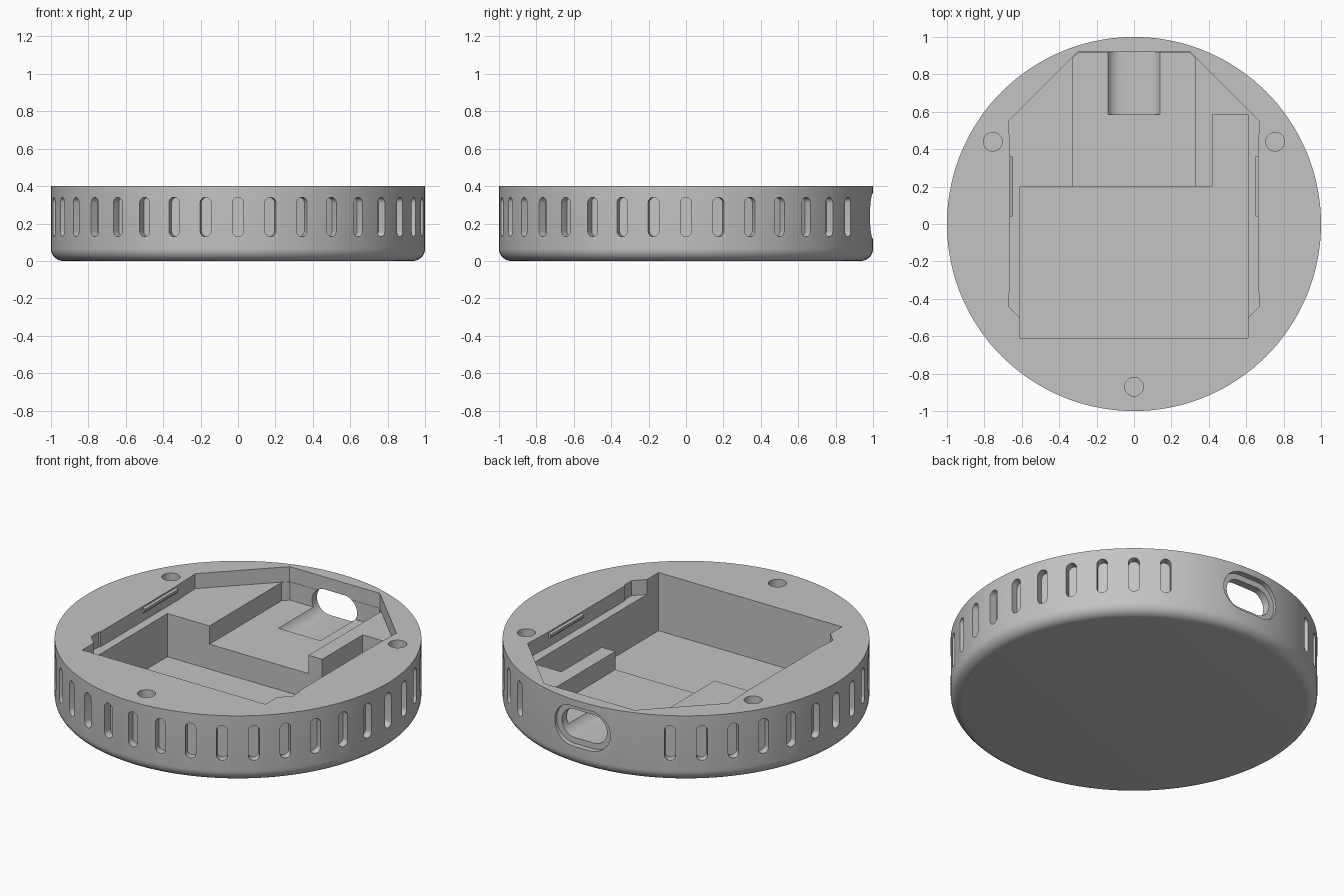
import bpy, bmesh, math
from mathutils import Matrix, Vector

cube = bpy.data.objects.get("Cube")
if cube:
    bpy.data.objects.remove(cube)

grey = bpy.data.materials.new("light_grey")
grey.use_nodes = True
colour = (0.55, 0.55, 0.55, 1)
grey.diffuse_color = colour
grey.node_tree.nodes["Principled BSDF"].inputs["Base Color"].default_value = colour


def make_object(name, bm):
    bmesh.ops.recalc_face_normals(bm, faces=bm.faces)
    mesh = bpy.data.meshes.new(name)
    bm.to_mesh(mesh)
    bm.free()
    mesh.materials.append(grey)
    obj = bpy.data.objects.new(name, mesh)
    bpy.context.collection.objects.link(obj)
    return obj


def add_prism(bm, points, low, high, matrix=Matrix()):
    """Extrude a flat outline between two heights along the matrix's third axis."""
    bottom = [bm.verts.new(matrix @ Vector((u, v, low))) for u, v in points]
    top = [bm.verts.new(matrix @ Vector((u, v, high))) for u, v in points]
    bm.faces.new(bottom)
    bm.faces.new(top)
    for i in range(len(points)):
        j = (i + 1) % len(points)
        bm.faces.new((bottom[i], bottom[j], top[j], top[i]))


def stadium(width, height, steps=12):
    """Rounded slot outline centred on the origin."""
    r = min(width, height) / 2
    dx, dy = width / 2 - r, height / 2 - r
    corners = [(dx, dy), (-dx, dy), (-dx, -dy), (dx, -dy)]
    points = []
    for q, (cx, cy) in enumerate(corners):
        for i in range(steps + 1):
            a = math.pi / 2 * (q + i / steps)
            p = (cx + r * math.cos(a), cy + r * math.sin(a))
            if not points or math.dist(p, points[-1]) > 1e-5:
                points.append(p)
    if math.dist(points[0], points[-1]) < 1e-5:
        points.pop()
    return points


def radial_frame(angle, z):
    """Axes: tangent, up, outward."""
    c, s = math.cos(angle), math.sin(angle)
    return Matrix(((-s, 0, c, 0), (c, 0, s, 0), (0, 1, 0, z), (0, 0, 0, 1)))


def cut(name, prisms):
    bm = bmesh.new()
    for prism in prisms:
        add_prism(bm, *prism)
    cutter = make_object(name, bm)
    cutter.hide_render = True
    mod = body.modifiers.new(name, "BOOLEAN")
    mod.operation = "DIFFERENCE"
    mod.solver = "EXACT"
    mod.object = cutter
    bpy.ops.object.modifier_apply(modifier=name)
    bpy.data.objects.remove(cutter)


# Round body with a rounded bottom edge
HEIGHT = 0.4
bm = bmesh.new()
bmesh.ops.create_cone(bm, cap_ends=True, segments=144, radius1=1, radius2=1, depth=HEIGHT,
                      matrix=Matrix.Translation((0, 0, HEIGHT / 2)))
rim = [e for e in bm.edges if all(v.co.z < 0.01 for v in e.verts)]
bmesh.ops.bevel(bm, geom=rim, offset=0.065, segments=7, profile=0.5, affect="EDGES")
body = make_object("round_case", bm)
bpy.context.view_layer.objects.active = body
body.select_set(True)

# Shallow upper pocket, symmetric outline
ABOVE = 0.6
side = [(0.61, -0.5), (0.67, -0.44), (0.67, -0.37), (0.662, -0.36),
        (0.662, 0.36), (0.67, 0.55), (0.3, 0.92)]
outline = side + [(-x, y) for x, y in reversed(side)]
cut("upper_pocket", [(outline, 0.31, ABOVE)])

# Channel leading to the port
channel = [(0.33, 0), (0.33, 0.885), (0.298, 0.918)]
cut("port_channel", [(channel + [(-x, y) for x, y in reversed(channel)], 0.2, ABOVE)])

# Deep pocket with a side extension
deep = [(-0.61, -0.61), (0.61, -0.61), (0.61, 0.585), (0.42, 0.585), (0.42, 0.2), (-0.61, 0.2)]
cut("deep_pocket", [(deep, 0.05, ABOVE)])

# Port opening through the back wall and its outer recess
back = radial_frame(math.pi / 2, 0.24)
cut("port_bore", [(stadium(0.3, 0.17), 0.585, 1.1, back)])
cut("port_recess", [(stadium(0.37, 0.24), 0.965, 1.1, back)])

# Screw holes
cut("screw_holes", [([(x + p, y + q) for p, q in stadium(0.1, 0.1, 8)], 0.15, ABOVE)
                    for x, y in ((0.755, 0.44), (-0.755, 0.44), (0, -0.87))])

# Ring of grip slots, leaving the port area plain
cut("grip_slots", [(stadium(0.06, 0.21, 8), 0.955, 1.1, radial_frame(math.radians(a), 0.235))
                   for a in range(0, 360, 10) if not 70 <= a <= 110])

bpy.ops.object.shade_smooth_by_angle(angle=math.radians(30))

# Snap ridges on the pocket's side walls
along_y = Matrix(((1, 0, 0, 0), (0, 0, 1, 0), (0, 1, 0, 0), (0, 0, 0, 1)))
for name, s in (("left_snap_ridge", 1), ("right_snap_ridge", -1)):
    bm = bmesh.new()
    wedge = [(s * 0.67, 0.35), (s * 0.67, 0.395), (s * 0.65, 0.385), (s * 0.65, 0.37)]
    add_prism(bm, wedge, 0.04, 0.36, along_y)
    make_object(name, bm)
